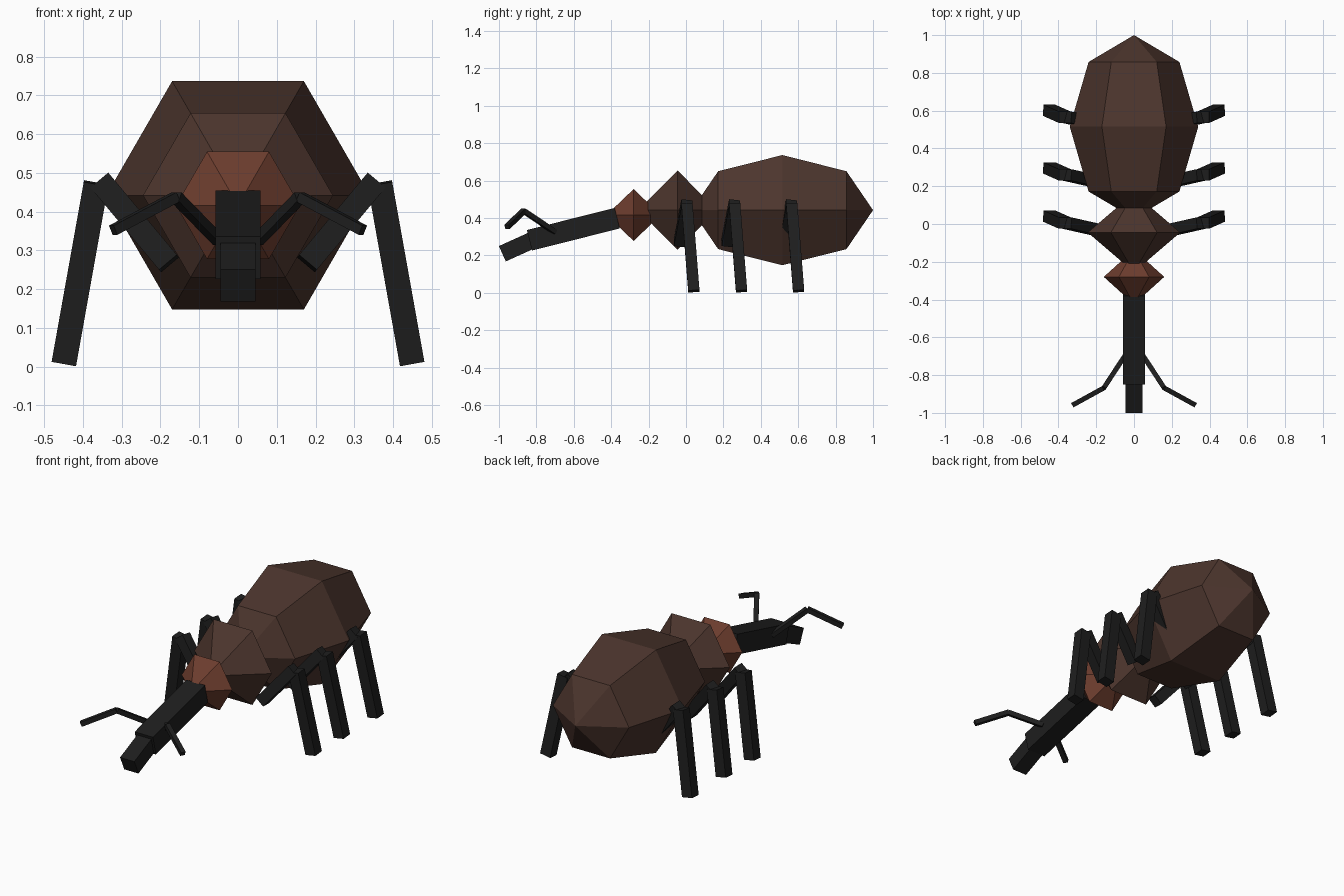
import bpy, bmesh, math
from mathutils import Vector, Matrix

if "Cube" in bpy.data.objects:
    bpy.data.objects.remove(bpy.data.objects["Cube"])


def srgb(r, g, b):
    lin = [((c / 255 + 0.055) / 1.055) ** 2.4 if c > 10 else c / 255 / 12.92 for c in (r, g, b)]
    return (*lin, 1.0)


def material(name, rgb):
    m = bpy.data.materials.new(name)
    m.diffuse_color = srgb(*rgb)
    m.use_nodes = True
    m.node_tree.nodes["Principled BSDF"].inputs["Base Color"].default_value = m.diffuse_color
    return m


BROWN = material("dark_brown", (76, 53, 45))
RUST = material("rust_brown", (109, 61, 46))
BLACK = material("soft_black", (30, 30, 30))


def make_object(name, bm, mat):
    bmesh.ops.recalc_face_normals(bm, faces=bm.faces)
    me = bpy.data.meshes.new(name)
    bm.to_mesh(me)
    bm.free()
    me.materials.append(mat)
    ob = bpy.data.objects.new(name, me)
    bpy.context.collection.objects.link(ob)
    return ob


def body_segment(name, y, z, radius, half_len, rings, mat):
    """Six-sided sphere with its poles along y and corners at the left and right."""
    bm = bmesh.new()
    bmesh.ops.create_uvsphere(bm, u_segments=6, v_segments=rings, radius=1)
    corner = max(bm.verts, key=lambda v: v.co.xy.length).co
    spin = Matrix.Rotation(-math.atan2(corner.y, corner.x), 4, 'Z')
    turn = Matrix.Rotation(math.radians(-90), 4, 'X')
    scale = Matrix.Diagonal((radius, half_len, radius, 1))
    bm.transform(Matrix.Translation((0, y, z)) @ scale @ turn @ spin)
    return make_object(name, bm, mat)


def bar(name, a, b, width, height, mat, ref=(0, 0, 1)):
    """Rectangular bar from a to b; width is square to ref, height leans along ref."""
    a, b = Vector(a), Vector(b)
    d = (b - a).normalized()
    side = d.cross(Vector(ref)).normalized()
    up = side.cross(d)
    rot = Matrix((side, d, up)).transposed().to_4x4()
    bm = bmesh.new()
    bmesh.ops.create_cube(bm, size=1)
    scale = Matrix.Diagonal((width, (b - a).length, height, 1))
    bm.transform(Matrix.Translation((a + b) / 2) @ rot @ scale)
    return make_object(name, bm, mat)


# Body
body_segment("abdomen", 0.515, 0.442, 0.34, 0.485, 4, BROWN)
body_segment("thorax", -0.045, 0.442, 0.245, 0.21, 2, BROWN)
body_segment("head", -0.28, 0.416, 0.16, 0.145, 2, RUST)

# Snout and its tip
bar("snout", (0, -0.837, 0.281), (0, -0.368, 0.399), 0.115, 0.113, BLACK)
bar("snout_tip", (0, -0.982, 0.209), (0, -0.827, 0.279), 0.09, 0.09, BLACK)

for s, label in ((-1, "left"), (1, "right")):
    # Bent antennae
    root, elbow, tip = (s * 0.05, -0.70, 0.325), (s * 0.16, -0.868, 0.438), (s * 0.322, -0.957, 0.352)
    bar("antenna_base_" + label, root, elbow, 0.026, 0.026, BLACK)
    bar("antenna_tip_" + label, elbow, tip, 0.026, 0.026, BLACK)

    # Three pairs of jointed legs
    for pos, y in (("front", 0.005), ("middle", 0.26), ("rear", 0.565)):
        hip, knee = (s * 0.178, y - 0.04, 0.266), (s * 0.355, y, 0.478)
        bar(f"{pos}_upper_leg_{label}", hip, knee, 0.06, 0.06, BLACK, (0, 1, 0))
        bar(f"{pos}_lower_leg_{label}", (s * 0.366, y, 0.473), (s * 0.449, y + 0.037, 0.009),
            0.064, 0.06, BLACK, (0, 1, 0))
